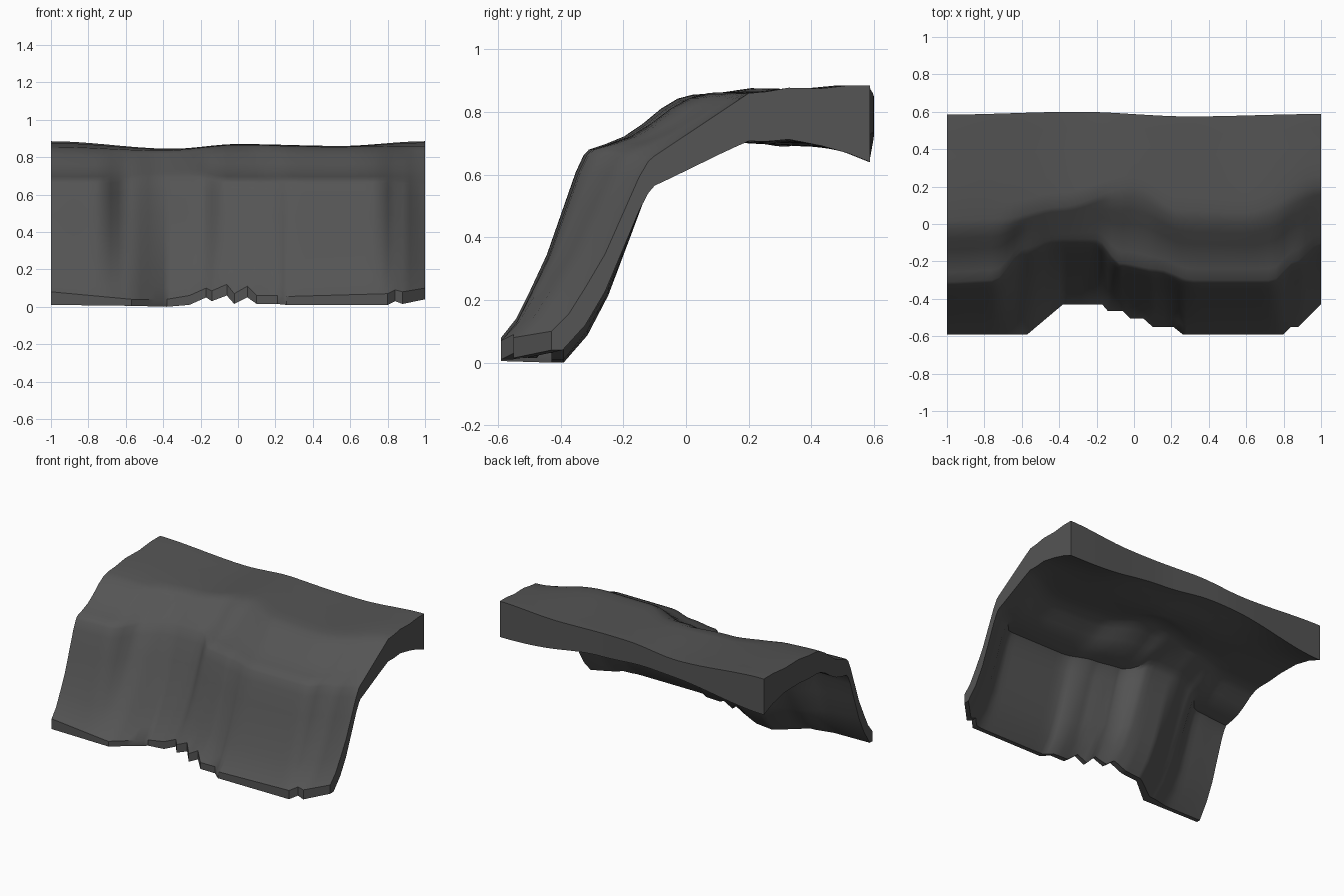
import bpy
import bmesh
import math

cube = bpy.data.objects.get("Cube")
if cube:
    bpy.data.objects.remove(cube, do_unlink=True)


def table(points, x, smooth=True):
    """Interpolate a short list of (position, value) pairs."""
    for (x_a, v_a), (x_b, v_b) in zip(points, points[1:]):
        if x <= x_b:
            t = max(0, (x - x_a) / (x_b - x_a))
            if smooth:
                t = t * t * (3 - 2 * t)
            return v_a + (v_b - v_a) * t
    return points[-1][1]


# Broken front edge of the foot: x, y, rim top z, rim bottom z
FOOT = [(-1, -.59, .08, .01), (-.57, -.59, .04, .005), (-.38, -.43, .04, 0),
        (-.26, -.43, .06, .01), (-.17, -.43, .1, .05), (-.14, -.465, .085, .03),
        (-.06, -.465, .12, .06), (-.02, -.505, .07, .015), (.05, -.505, .11, .05),
        (.1, -.55, .06, .015), (.21, -.55, .06, .015), (.26, -.59, .055, .01),
        (.8, -.59, .07, .01), (.84, -.55, .09, .03), (.88, -.55, .08, .015),
        (1, -.43, .1, .04)]
foot_y = [(p[0], p[1]) for p in FOOT]
rim_top = [(p[0], p[2]) for p in FOOT]
rim_low = [(p[0], p[3]) for p in FOOT]

# Lines running along the cliff: brow of the wall, edge of the plateau, back
brow_y = [(-1, -.31), (-.75, -.3), (-.58, -.13), (-.42, -.08), (-.2, -.08), (-.07, -.21),
          (.12, -.24), (.32, -.3), (.74, -.3), (.86, -.2), (1, -.1)]
brow_z = [(-1, .68), (-.7, .68), (-.5, .71), (-.22, .71), (-.1, .68), (.8, .68), (1, .66)]
edge_y = [(-1, .02), (-.7, .03), (-.4, .09), (0, .2), (.25, .07), (.6, .06), (1, .2)]
edge_z = [(-1, .855), (-.4, .835), (0, .865), (.5, .855), (1, .86)]
back_y = [(-1, .585), (-.3, .6), (.3, .575), (1, .588)]
back_z = [(-1, .885), (-.35, .845), (0, .87), (.55, .86), (1, .885)]
back_drop = [(-1, .245), (-.3, .12), (.25, .16), (1, .245)]

# Where the slope runs straight up from the wall, without a ledge
straight = [(-.75, 0), (-.53, 1), (-.22, 1), (-.08, 0), (.76, 0), (1, 1)]

# Profile shapes as (share of depth, share of height)
WALL = [(0, 0), (.17, .1), (.33, .25), (.52, .44), (.7, .68), (.85, .88), (.94, .97), (1, 1)]
SLOPE = [(.16, .1), (.34, .24), (.52, .47), (.7, .75), (.86, .93), (1, 1)]
PLATEAU = [(.15, .2), (.33, .7), (.6, .6), (.82, 1), (1, 1)]

# Vertical thickness of the brow and of the plateau
brow_drop = [(-1, .11), (-.6, .095), (1, .095)]
plateau_drop = [(-1, .165), (-.4, .135), (.1, .15), (1, .165)]


def section(x):
    """Closed cross-section: upper line from foot to back, then the underside."""
    corners = [(table(foot_y, x, False), table(rim_top, x, False)),
               (table(brow_y, x), table(brow_z, x)),
               (table(edge_y, x), table(edge_z, x)),
               (table(back_y, x), table(back_z, x))]
    blend = table(straight, x)
    slope = [(u, v + (u - v) * blend) for u, v in SLOPE]
    upper = []
    for (a, b), shape in zip(zip(corners, corners[1:]), (WALL, slope, PLATEAU)):
        upper += [(a[0] + (b[0] - a[0]) * u, a[1] + (b[1] - a[1]) * v) for u, v in shape]

    low = table(rim_low, x, False)
    back = corners[-1][0]
    flat = table(plateau_drop, x)
    thickness = [(0, .12), (3, .12), (7, table(brow_drop, x)), (13, flat - .012), (15, flat)]
    under = [(upper[0][0], low), (upper[1][0] - .02, low)]
    for i, (y, z) in enumerate(upper[2:], 2):
        drop = table(thickness, i, False)
        # Sagging belly under the middle of the plateau
        drop += .03 * math.exp(-((y - .33) / .08) ** 2) * math.cos(x * 1.57) ** 2
        # Thickness runs out to that of the back face
        t = max(0, 1 - (back - y) / .2)
        drop += (table(back_drop, x) - drop) * t
        under.append((y, max(low, z - drop)))
    return upper + under[::-1]


# Sweep the cross-section across the cliff
stations = {round(-1 + i * .04, 3) for i in range(51)}
stations = [s for s in stations if all(abs(s - p[0]) > .012 for p in FOOT)]
stations = sorted(stations + [p[0] for p in FOOT])

bm = bmesh.new()
rings = [[bm.verts.new((x, y, z)) for y, z in section(x)] for x in stations]
count = len(rings[0])
for ring_a, ring_b in zip(rings, rings[1:]):
    for i in range(count):
        j = (i + 1) % count
        bm.faces.new((ring_a[i], ring_b[i], ring_b[j], ring_a[j]))

# Close both ends with strips between the upper and lower lines
for ring in (rings[0], rings[-1]):
    for i in range(count // 2 - 1):
        bm.faces.new((ring[i], ring[i + 1], ring[count - 2 - i], ring[count - 1 - i]))
bmesh.ops.recalc_face_normals(bm, faces=bm.faces[:])

mesh = bpy.data.meshes.new("cliff_slab")
bm.to_mesh(mesh)
bm.free()
cliff = bpy.data.objects.new("cliff_slab", mesh)
bpy.context.collection.objects.link(cliff)

# Dark grey rock
rock = bpy.data.materials.new("dark_grey_rock")
rock.use_nodes = True
color = (.09, .09, .09, 1)
rock.diffuse_color = color
rock.node_tree.nodes["Principled BSDF"].inputs["Base Color"].default_value = color
mesh.materials.append(rock)

bpy.ops.object.select_all(action="DESELECT")
cliff.select_set(True)
bpy.context.view_layer.objects.active = cliff
bpy.ops.object.shade_smooth_by_angle(angle=math.radians(38))
